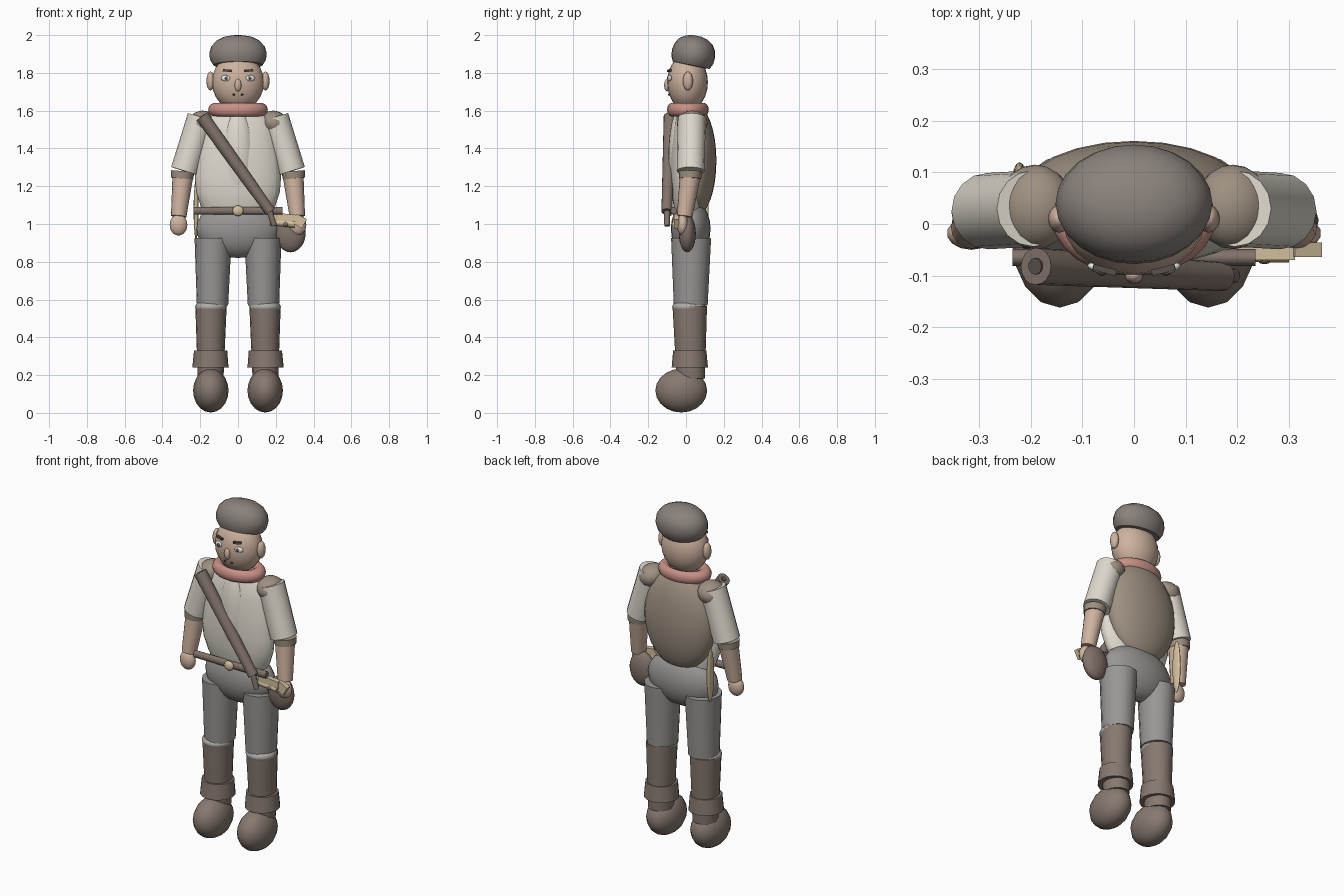
import bpy, bmesh, math
from mathutils import Vector

if "Cube" in bpy.data.objects:
    bpy.data.objects.remove(bpy.data.objects["Cube"])

mats = {}
COL = dict(skin=(.62, .45, .35), hat=(.25, .22, .20), scarf=(.58, .28, .24), shirt=(.74, .70, .62),
           vest=(.34, .28, .22), trousers=(.32, .31, .30), knee=(.42, .41, .39), boot=(.24, .19, .16),
           gold=(.66, .53, .35), dark=(.10, .08, .07), white=(.85, .85, .82), wood=(.22, .17, .145))


def finish(name, color, obj=None, angle=50):
    o = obj or bpy.context.object
    o.name = name
    if color not in mats:
        mats[color] = bpy.data.materials.new(color)
        mats[color].diffuse_color = (*COL[color], 1)
    o.data.materials.append(mats[color])
    bpy.ops.object.select_all(action='DESELECT')
    o.select_set(True)
    bpy.context.view_layer.objects.active = o
    bpy.ops.object.shade_smooth_by_angle(angle=math.radians(angle))
    return o


def ball(name, color, loc, r, rot=(0, 0, 0), seg=20, rings=12):
    bpy.ops.mesh.primitive_uv_sphere_add(segments=seg, ring_count=rings, radius=1, location=loc, rotation=rot)
    bpy.context.object.scale = r
    return finish(name, color)


def rod(name, color, a, b, r1, r2, flat=1.0, seg=16):
    """Tapered cylinder from a to b; flat scales its local y."""
    a, b = Vector(a), Vector(b)
    d = b - a
    # direction frame keeps the flattened axis close to world y
    z = d.normalized()
    x = Vector((0, 1, 0)).cross(z).normalized()
    y = z.cross(x)
    bpy.ops.mesh.primitive_cone_add(vertices=seg, radius1=r1, radius2=r2, depth=d.length)
    o = bpy.context.object
    c = (a + b) / 2
    for v in o.data.vertices:
        p = v.co.copy()
        v.co = c + x * p.x + y * p.y * flat + z * p.z
    return finish(name, color)


def box(name, color, loc, size, rot=(0, 0, 0)):
    bpy.ops.mesh.primitive_cube_add(size=1, location=loc, rotation=rot)
    bpy.context.object.scale = size
    return finish(name, color)


def loft(name, color, rows, seg=24):
    """Elliptical sections (z, rx, ry, centre y) skinned from bottom to top."""
    bm = bmesh.new()
    rings = []
    for z, rx, ry, cy in rows:
        rings.append([bm.verts.new((rx * math.cos(t * math.tau / seg), cy + ry * math.sin(t * math.tau / seg), z))
                      for t in range(seg)])
    for p, q in zip(rings, rings[1:]):
        for i in range(seg):
            j = (i + 1) % seg
            bm.faces.new((p[i], p[j], q[j], q[i]))
    bm.faces.new(rings[0][::-1])
    bm.faces.new(rings[-1])
    me = bpy.data.meshes.new(name)
    bm.to_mesh(me)
    bm.free()
    o = bpy.data.objects.new(name, me)
    bpy.context.collection.objects.link(o)
    return finish(name, color, o)


# Head and face
ball("head", "skin", (0, .008, 1.75), (.138, .108, .15))
ball("nose", "skin", (0, -.1, 1.735), (.018, .016, .033), seg=12, rings=8)
for s in (-1, 1):
    ball("ear", "skin", (s * .145, .01, 1.757), (.022, .027, .05), seg=12, rings=8)
    ball("eye", "white", (s * .066, -.086, 1.772), (.025, .010, .016), (0, 0, s * .25), 12, 8)
    ball("pupil", "dark", (s * .062, -.095, 1.772), (.009, .005, .010), seg=10, rings=6)
    box("eyebrow", "dark", (s * .057, -.089, 1.812), (.046, .012, .012), (0, s * -.08, s * .25))
    ball("mouth_corner", "dark", (s * .022, -.09, 1.685), (.007, .006, .005), seg=8, rings=6)

# Beret with a flat, tilted underside
hat = loft("beret", "hat", [(-.065, .105, .08, 0), (-.063, .13, .1, 0), (-.035, .148, .113, 0), (0, .152, .116, 0),
                            (.035, .143, .109, 0), (.065, .118, .09, 0), (.085, .08, .06, 0), (.095, .03, .023, 0)])
hat.location = (0, .04, 1.903)
hat.rotation_euler.x = -.2

# Neck scarf
bpy.ops.mesh.primitive_torus_add(major_segments=24, minor_segments=12, major_radius=.122, minor_radius=.036,
                                 location=(0, .01, 1.605))
bpy.context.object.scale = (1, .7, 1)
finish("scarf", "scarf")

# Torso: shirt, raised shirt front, back of vest
loft("shirt", "shirt", [(1.04, .16, .065, .015), (1.09, .195, .075, .01), (1.17, .222, .083, .005),
                        (1.25, .228, .086, .005), (1.36, .215, .086, .005), (1.47, .195, .08, .01),
                        (1.55, .175, .072, .015), (1.6, .13, .06, .02)])
ball("shirt_front", "shirt", (0, -.035, 1.36), (.085, .058, .245))
ball("vest_back", "vest", (0, .055, 1.335), (.222, .106, .29), seg=24, rings=16)

# Hips
ball("hips", "trousers", (0, .025, .975), (.22, .105, .155), seg=24)

for s in (-1, 1):
    # Legs and boots
    rod("thigh", "trousers", (s * .135, .025, .57), (s * .132, .027, .925), .083, .098, 1.08)
    ball("knee_cuff", "knee", (s * .143, .015, .56), (.084, .088, .042))
    rod("boot_shaft", "boot", (s * .145, .025, .18), (s * .143, .02, .565), .068, .083, 1.1)
    rod("boot_cuff", "boot", (s * .146, .02, .24), (s * .145, .02, .33), .096, .088)
    ball("boot_foot", "boot", (s * .144, -.025, .118), (.094, .137, .116), seg=16, rings=10)
    # Arms
    ball("shoulder_pad", "vest", (s * .192, .033, 1.535), (.076, .082, .064), (0, s * .3, 0))
    rod("sleeve", "shirt", (s * .283, .025, 1.28), (s * .195, .03, 1.565), .074, .074)
    rod("sleeve_cuff", "vest", (s * .296, .022, 1.24), (s * .292, .023, 1.278), .058, .062)
    rod("forearm", "skin", (s * .314, -.007, 1.04), (s * .292, .022, 1.255), .041, .055)
    ball("hand", "skin", (s * .315, -.018, .995), (.048, .032, .056), seg=14, rings=10)

# Belt bar and buckle
rod("belt", "wood", (-.235, -.065, 1.07), (.235, -.065, 1.07), .021, .021, .8, 12)
ball("buckle", "gold", (0, -.085, 1.07), (.03, .016, .028), seg=14, rings=8)

# Slung tube across the chest with open mouth and narrow tip
rod("slung_tube", "wood", (.172, -.102, 1.065), (-.19, -.082, 1.57), .028, .036)
rod("tube_mouth", "dark", (-.186, -.082, 1.565), (-.192, -.082, 1.573), .016, .016)
rod("tube_tip", "wood", (.192, -.1, .99), (.165, -.1, 1.075), .015, .017, seg=10)

# Pistol at the hip
box("pistol_body", "gold", (.245, -.055, 1.032), (.13, .03, .045), (0, .1, 0))
rod("pistol_barrel", "gold", (.17, -.055, 1.01), (.3, -.055, 1.0), .017, .02, seg=12)
box("pistol_grip", "gold", (.325, -.05, 1.015), (.06, .028, .055), (0, .5, 0))
ball("pistol_trigger", "wood", (.253, -.07, 1.0), (.014, .008, .012), seg=10, rings=6)

# Side pouch and sheathed blade
ball("pouch", "wood", (.278, .007, .95), (.08, .045, .1))
ball("blade", "gold", (-.222, .09, 1.075), (.013, .03, .16), seg=12, rings=10)

for m in bpy.data.materials:
    if m.users and not m.is_grease_pencil:
        m.use_nodes = True
        m.node_tree.nodes["Principled BSDF"].inputs["Base Color"].default_value = m.diffuse_color
